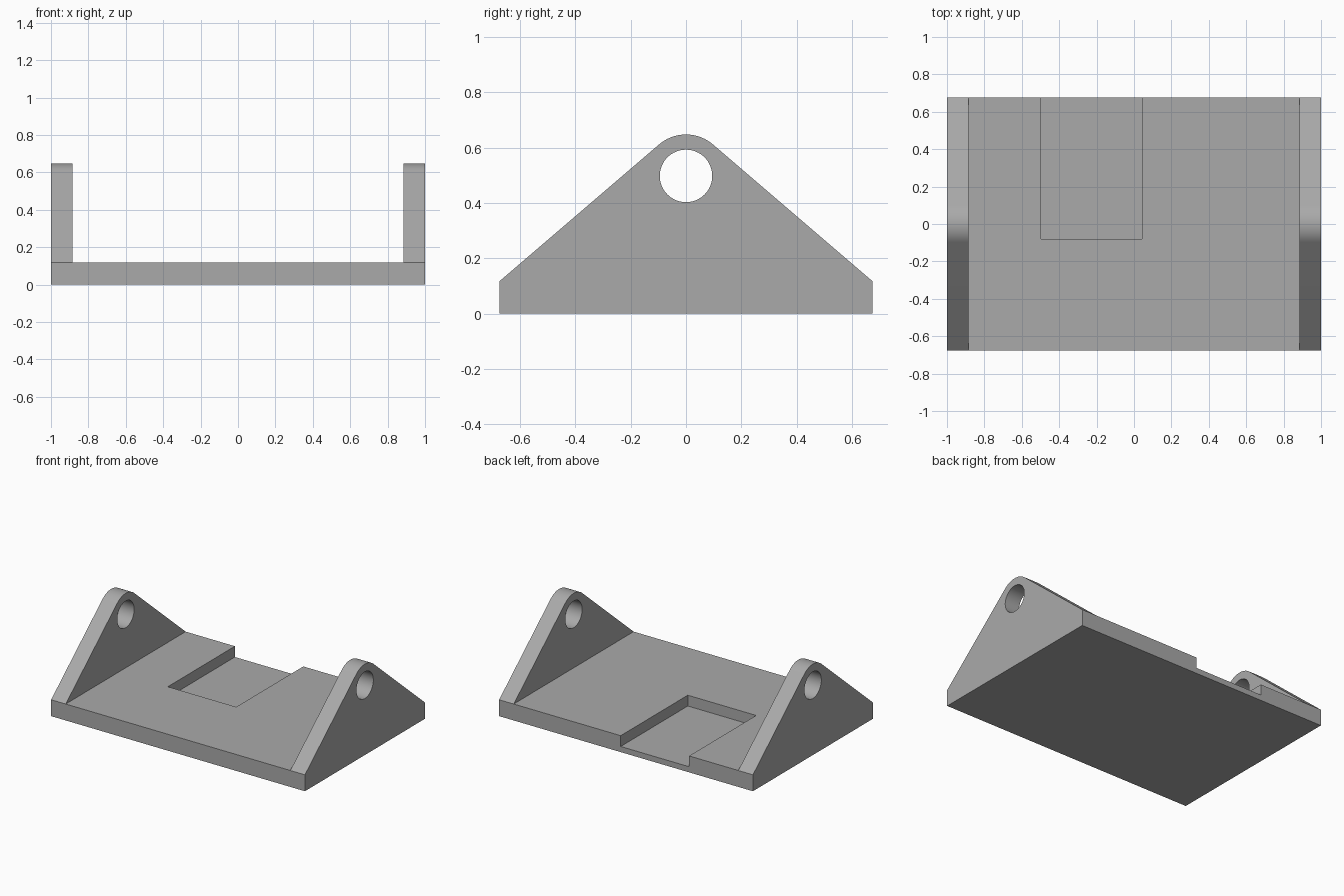
import bpy, bmesh, math

default = bpy.data.objects.get("Cube")
if default:
    bpy.data.objects.remove(default, do_unlink=True)

HALF_W, HALF_D = 1.0, 0.675
PLATE_TOP, PIVOT_Z = 0.117, 0.498
EAR_R, HOLE_R, EAR_INNER = 0.15, 0.095, 0.885

grey = bpy.data.materials.new("plain grey")
grey.use_nodes = True
colour = (0.4, 0.4, 0.4, 1)
grey.diffuse_color = colour
grey.node_tree.nodes["Principled BSDF"].inputs["Base Color"].default_value = colour


def prism(name, profile, x0, x1):
    """Extrude a (y, z) profile along x."""
    bm = bmesh.new()
    face = bm.faces.new([bm.verts.new((x0, y, z)) for y, z in profile])
    new = bmesh.ops.extrude_face_region(bm, geom=[face])["geom"]
    moved = [v for v in new if isinstance(v, bmesh.types.BMVert)]
    bmesh.ops.translate(bm, verts=moved, vec=(x1 - x0, 0, 0))
    bmesh.ops.recalc_face_normals(bm, faces=bm.faces)
    mesh = bpy.data.meshes.new(name)
    bm.to_mesh(mesh)
    bm.free()
    mesh.materials.append(grey)
    obj = bpy.data.objects.new(name, mesh)
    bpy.context.collection.objects.link(obj)
    return obj


def arc(radius, start, end, steps):
    angles = [start + (end - start) * i / steps for i in range(steps + 1)]
    return [(radius * math.cos(a), PIVOT_Z + radius * math.sin(a)) for a in angles]


def box(y0, y1, z0, z1):
    return [(y0, z0), (y1, z0), (y1, z1), (y0, z1)]


# Side outline: straight flanks tangent to the rounded top
drop = PLATE_TOP - PIVOT_Z
tangent = math.atan2(drop, HALF_D) + math.acos(EAR_R / math.hypot(drop, HALF_D))
outline = [(-HALF_D, 0), (HALF_D, 0), (HALF_D, PLATE_TOP)]
outline += arc(EAR_R, tangent, math.pi - tangent, 24)
outline += [(-HALF_D, PLATE_TOP)]
body = prism("bracket_body", outline, -HALF_W, HALF_W)

# Gap between the ears, pivot holes, and the pocket open to the back edge
cutters = [
    prism("ear_gap_cutter", box(-1, 1, PLATE_TOP, 1), -EAR_INNER, EAR_INNER),
    prism("pivot_hole_cutter", arc(HOLE_R, 0, math.tau, 64)[:-1], -1.2, 1.2),
    prism("pocket_cutter", box(-0.08, 1, 0.04, 0.3), -0.497, 0.042),
]
bpy.context.view_layer.objects.active = body
for cutter in cutters:
    cut = body.modifiers.new(cutter.name, "BOOLEAN")
    cut.operation = "DIFFERENCE"
    cut.solver = "EXACT"
    cut.object = cutter
    bpy.ops.object.modifier_apply(modifier=cut.name)
    bpy.data.objects.remove(cutter, do_unlink=True)

# Smooth the rounded tops and holes, keep the other edges sharp
bpy.ops.object.select_all(action="DESELECT")
body.select_set(True)
bpy.ops.object.shade_smooth_by_angle(angle=math.radians(25))
